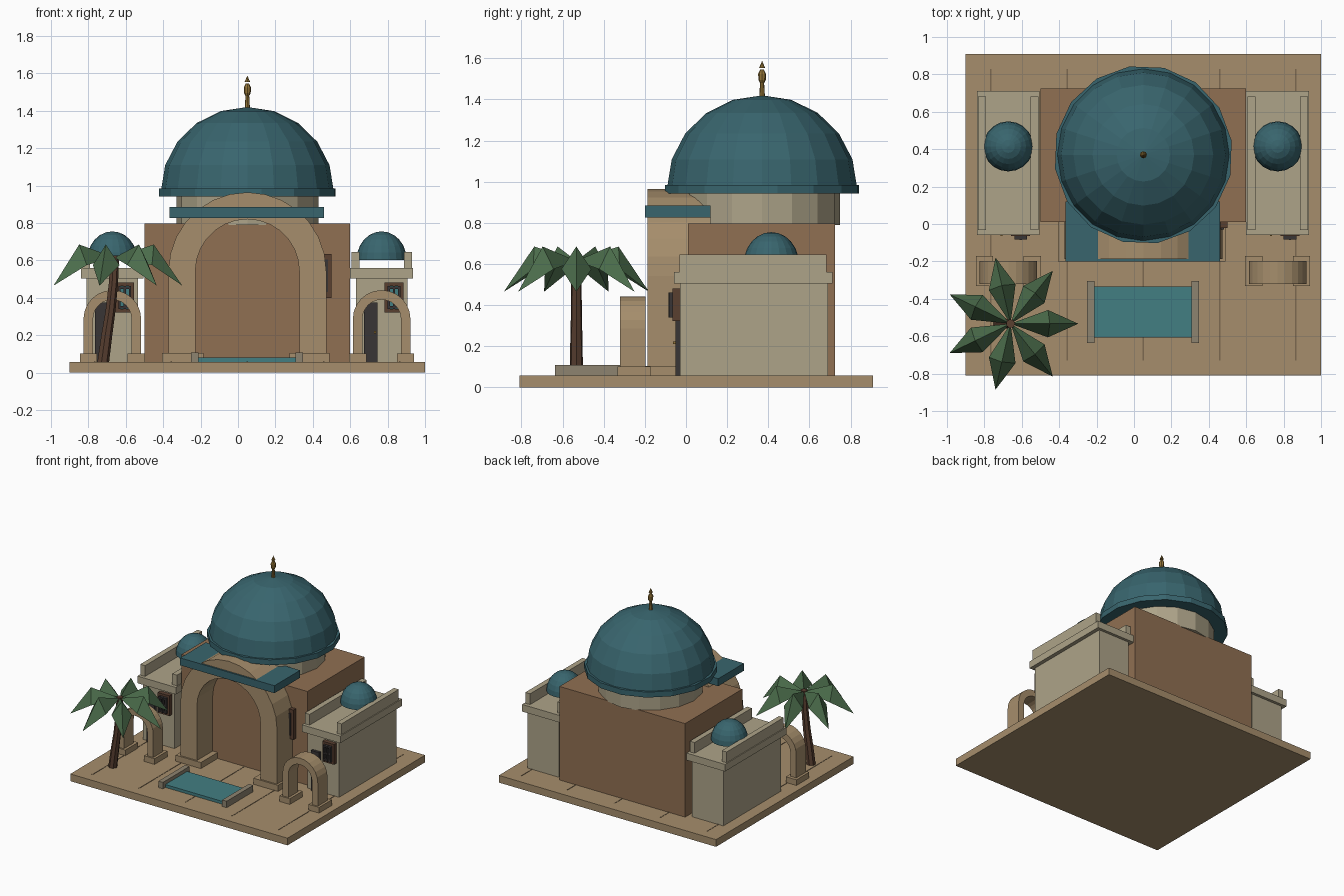
import bpy, bmesh
from math import sin, cos, pi
from mathutils import Vector

if "Cube" in bpy.data.objects:
    bpy.data.objects.remove(bpy.data.objects["Cube"])

COLORS = {
    "sand": (0.38, 0.27, 0.15), "brown": (0.28, 0.16, 0.085), "cream": (0.42, 0.37, 0.25),
    "teal": (0.04, 0.13, 0.155), "water": (0.055, 0.21, 0.225), "wood": (0.10, 0.05, 0.03),
    "dark": (0.04, 0.035, 0.035), "gold": (0.30, 0.18, 0.04), "leaf": (0.07, 0.15, 0.07),
    "rim": (0.27, 0.23, 0.16), "groove": (0.2, 0.14, 0.08),
}
MATS = {}
for key, c in COLORS.items():
    MATS[key] = bpy.data.materials.new(key)
    MATS[key].diffuse_color = (*c, 1)


def make(name, verts, faces, mat):
    me = bpy.data.meshes.new(name)
    me.from_pydata(verts, [], faces)
    bm = bmesh.new()
    bm.from_mesh(me)
    bmesh.ops.remove_doubles(bm, verts=bm.verts, dist=1e-5)
    bmesh.ops.recalc_face_normals(bm, faces=bm.faces)
    bm.to_mesh(me)
    bm.free()
    me.materials.append(MATS[mat])
    ob = bpy.data.objects.new(name, me)
    bpy.context.collection.objects.link(ob)
    return ob


def box(name, x0, x1, y0, y1, z0, z1, mat):
    v = [(x, y, z) for z in (z0, z1) for y in (y0, y1) for x in (x0, x1)]
    f = [(0, 2, 3, 1), (4, 5, 7, 6), (0, 1, 5, 4), (1, 3, 7, 5), (3, 2, 6, 7), (2, 0, 4, 6)]
    return make(name, v, f, mat)


def loft(name, rings, n, mat, phase=0.0):
    """Capped stack of n-sided rings, each given as (x, y, z, radius)."""
    v, f = [], []
    for x, y, z, r in rings:
        for i in range(n):
            a = 2 * pi * i / n + phase
            v.append((x + r * cos(a), y + r * sin(a), z))
    for k in range(len(rings) - 1):
        for i in range(n):
            j = (i + 1) % n
            f.append((k * n + i, k * n + j, (k + 1) * n + j, (k + 1) * n + i))
    f.append(tuple(range(n)))
    if rings[-1][3] > 1e-4:
        f.append(tuple(range((len(rings) - 1) * n, len(rings) * n)))
    return make(name, v, f, mat)


def dome(name, x, y, z, r, h, n, steps):
    rings = [(x, y, z + h * sin(pi / 2 * k / steps), r * cos(pi / 2 * k / steps) if k < steps else 0)
             for k in range(steps + 1)]
    return loft(name, rings, n, "teal")


def arch(name, cx, spring, ro, ri, y0, y1, n):
    """Round arch on straight legs, extruded along y."""
    prof = [(1, 0, True)] + [(cos(pi * i / n), sin(pi * i / n), False) for i in range(n + 1)] + [(-1, 0, True)]
    v, f = [], []
    for c, s, foot in prof:
        for r in (ro, ri):
            z = BASE if foot else spring + r * s
            v += [(cx + r * c, y0, z), (cx + r * c, y1, z)]
    m = len(prof)
    for k in range(m - 1):
        a, b = 4 * k, 4 * k + 4
        f += [(a, a + 1, b + 1, b), (a + 2, b + 2, b + 3, a + 3),
              (a, b, b + 2, a + 2), (a + 1, a + 3, b + 3, b + 1)]
    e = 4 * (m - 1)
    f += [(0, 2, 3, 1), (e, e + 1, e + 3, e + 2)]
    return make(name, v, f, "sand")


# Ground slab with paving grooves
BASE = 0.057
box("ground_slab", -0.9, 1.0, -0.81, 0.91, 0, BASE, "sand")
for i in range(5):
    x = -0.765 + i * 0.4075
    box(f"paving_groove_{i}", x - 0.004, x + 0.004, -0.73, 0.83, BASE - 0.005, BASE + 0.002, "groove")

# Main hall, drum, great dome and finial
CX, CY = 0.05, 0.37
box("main_hall", -0.5, 0.6, 0.01, 0.725, BASE, 0.797, "brown")
loft("drum", [(CX, CY, 0.79, 0.38), (CX, CY, 0.945, 0.38)], 16, "cream")
loft("dome_rim", [(CX, CY, 0.942, 0.478), (CX, CY, 0.985, 0.478)], 16, "teal", pi / 20)
dome("great_dome", CX, CY, 0.97, 0.462, 0.45, 20, 5)
loft("finial_rod", [(CX, CY, z, r) for z, r in
     ((1.41, 0.014), (1.48, 0.010), (1.495, 0.018), (1.525, 0.019), (1.545, 0.009))], 8, "gold")
loft("finial_tip", [(CX, CY, 1.553, 0.015), (CX, CY, 1.588, 0)], 8, "gold")

# Entrance portal with band and plinths
arch("portal_arch", CX, 0.542, 0.422, 0.278, -0.187, 0.12, 14)
box("portal_band", -0.366, 0.459, -0.2, 0.12, 0.826, 0.885, "teal")
for side, x0, x1 in (("left", -0.405, -0.185), ("right", 0.275, 0.49)):
    box(f"portal_plinth_{side}", x0, x1, -0.2, 0.01, BASE, 0.105, "sand")
box("hall_window", 0.37, 0.5, -0.022, 0.015, 0.4, 0.635, "wood")
box("hall_window_pane", 0.39, 0.48, -0.03, 0.0, 0.43, 0.605, "dark")

# Two side wings, each with cornice, parapets, small dome, door, window and arch
for side, c in (("left", -0.672), ("right", 0.768)):
    box(f"wing_{side}", c - 0.138, c + 0.138, -0.03, 0.69, BASE, 0.51, "cream")
    box(f"cornice_{side}", c - 0.168, c + 0.168, -0.058, 0.712, 0.504, 0.56, "cream")
    for s in (-1, 1):
        px = c + s * 0.14
        box(f"parapet_{side}_{s}", px - 0.021, px + 0.021, -0.032, 0.682, 0.555, 0.645, "cream")
        fx = c + s * 0.128
        box(f"arch_plinth_{side}_{s}", fx - 0.046, fx + 0.046, -0.332, -0.172, BASE, 0.102, "sand")
    dome(f"small_dome_{side}", c, 0.415, 0.603, 0.134, 0.152, 20, 6)
    arch(f"garden_arch_{side}", c, 0.287, 0.154, 0.103, -0.32, -0.198, 12)
    box(f"door_{side}", c - 0.093, c - 0.022, -0.052, -0.025, BASE, 0.375, "dark")
    box(f"door_knob_{side}", c - 0.042, c - 0.03, -0.064, -0.05, 0.21, 0.223, "gold")

    # Window: timber frame, dark pane and cross bars
    w = c + 0.066
    for s in (-1, 1):
        fx = w + s * 0.042
        box(f"window_jamb_{side}_{s}", fx - 0.009, fx + 0.009, -0.065, -0.025, 0.322, 0.482, "wood")
        fz = 0.402 + s * 0.071
        box(f"window_rail_{side}_{s}", w - 0.034, w + 0.034, -0.065, -0.025, fz - 0.009, fz + 0.009, "wood")
    box(f"window_pane_{side}", w - 0.034, w + 0.034, -0.05, -0.025, 0.335, 0.47, "water")
    box(f"window_bar_upright_{side}", w - 0.006, w + 0.006, -0.085, -0.04, 0.34, 0.462, "dark")
    for k, z in enumerate((0.35, 0.402, 0.454)):
        box(f"window_bar_{side}_{k}", w - 0.033, w + 0.033, -0.083, -0.04, z - 0.006, z + 0.006, "dark")
    for s in (-1, 1):
        bx = w + s * 0.028
        box(f"window_bar_side_{side}_{s}", bx - 0.006, bx + 0.006, -0.083, -0.04, 0.34, 0.462, "dark")

# Reflecting pool
box("pool_water", -0.215, 0.31, -0.607, -0.335, BASE, 0.08, "water")
for side, x0 in (("left", -0.25), ("right", 0.308)):
    box(f"pool_rim_{side}", x0, x0 + 0.039, -0.637, -0.305, BASE, 0.108, "rim")

# Palm: leaning trunk and seven folded leaves
PX, PY = -0.66, -0.533
loft("palm_trunk", [(-0.722, PY, BASE, 0.033), (-0.703, PY, 0.2, 0.031), (-0.683, PY, 0.33, 0.028),
                    (-0.667, PY, 0.48, 0.026), (PX, PY, 0.625, 0.024)], 7, "wood")
for k in range(7):
    a = 2 * pi * k / 7
    d, t = Vector((cos(a), sin(a), 0)), Vector((-sin(a), cos(a), 0))
    shape = [(0, 0, 0.615), (0.21, 0, 0.685), (0.2, 0.073, 0.575), (0.2, -0.073, 0.575),
             (0.362, 0, 0.465), (0.2, 0, 0.62)]
    v = [Vector((PX, PY, z)) + d * r + t * w for r, w, z in shape]
    make(f"palm_leaf_{k}", v, [(0, 1, 2), (0, 3, 1), (1, 4, 2), (1, 3, 4),
                               (0, 2, 5), (0, 5, 3), (5, 2, 4), (5, 4, 3)], "leaf")

for m in bpy.data.materials:
    if m.users and not m.is_grease_pencil:
        m.use_nodes = True
        m.node_tree.nodes["Principled BSDF"].inputs["Base Color"].default_value = m.diffuse_color
